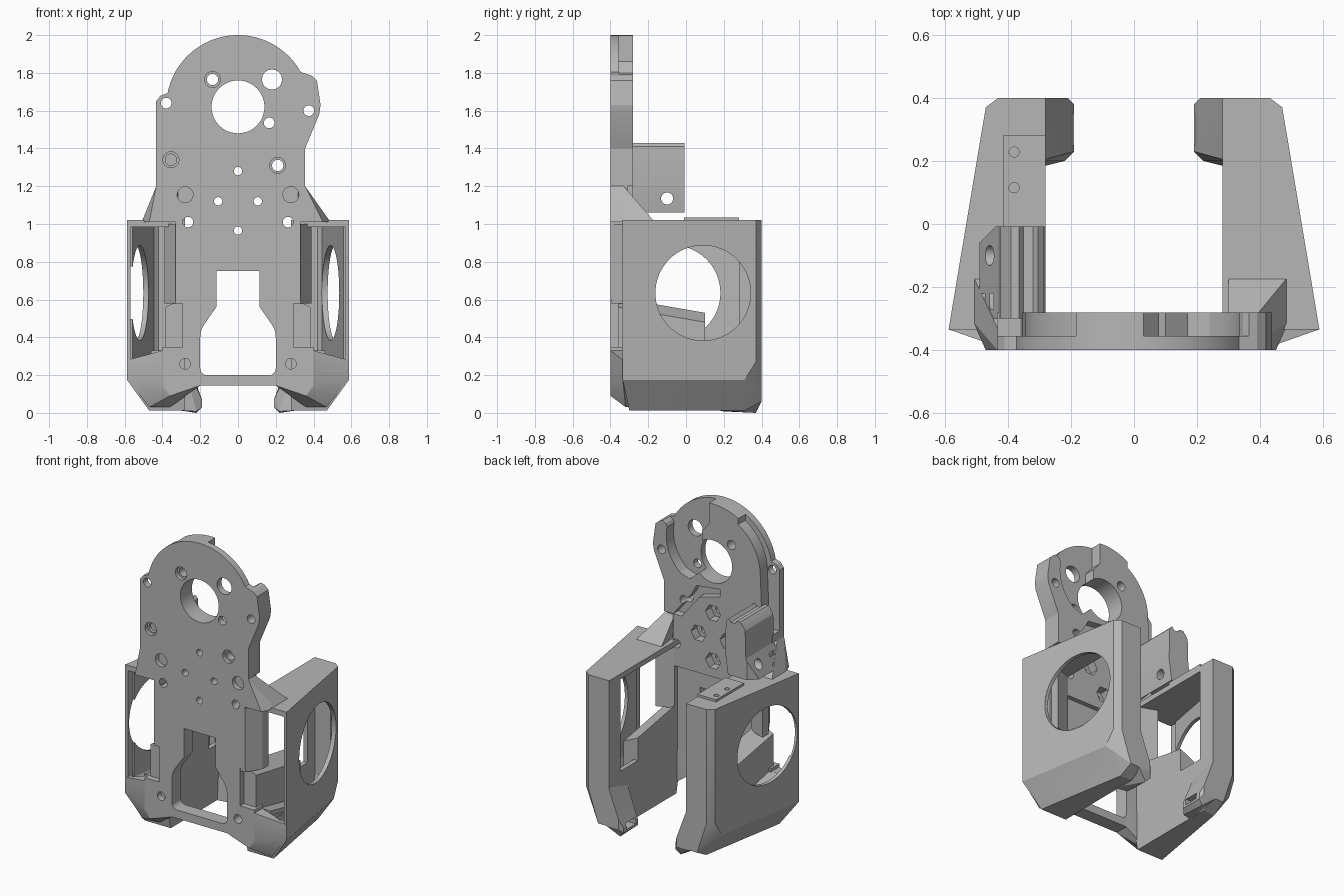
import bpy, bmesh, math

if "Cube" in bpy.data.objects:
    bpy.data.objects.remove(bpy.data.objects["Cube"], do_unlink=True)

grey = bpy.data.materials.new("mid grey")
grey.use_nodes = True
COLOUR = (0.47, 0.47, 0.47, 1)
grey.diffuse_color = COLOUR
grey.node_tree.nodes["Principled BSDF"].inputs["Base Color"].default_value = COLOUR


def finish(name, bm):
    bmesh.ops.recalc_face_normals(bm, faces=bm.faces)
    mesh = bpy.data.meshes.new(name)
    bm.to_mesh(mesh)
    bm.free()
    mesh.materials.append(grey)
    ob = bpy.data.objects.new(name, mesh)
    bpy.context.collection.objects.link(ob)
    return ob


def prism(name, pts, axis, lo, hi, side=1):
    """Extrude a 2D outline along an axis; side=-1 mirrors it in x."""
    place = {"x": lambda u, v, t: (side * t, u, v),
             "y": lambda u, v, t: (side * u, t, v),
             "z": lambda u, v, t: (side * u, v, t)}[axis]
    bm = bmesh.new()
    a = [bm.verts.new(place(u, v, lo)) for u, v in pts]
    b = [bm.verts.new(place(u, v, hi)) for u, v in pts]
    bm.faces.new(a)
    bm.faces.new(b)
    n = len(pts)
    for i in range(n):
        j = (i + 1) % n
        bm.faces.new((a[i], a[j], b[j], b[i]))
    return finish(name, bm)


def hull(name, pts, side=1):
    bm = bmesh.new()
    for x, y, z in pts:
        bm.verts.new((side * x, y, z))
    out = bmesh.ops.convex_hull(bm, input=bm.verts)
    bmesh.ops.delete(bm, geom=[v for v in out["geom_interior"] if isinstance(v, bmesh.types.BMVert)],
                     context="VERTS")
    bmesh.ops.dissolve_limit(bm, angle_limit=0.03, verts=bm.verts, edges=bm.edges)
    return finish(name, bm)


def rect(u0, u1, v0, v1):
    return [(u0, v0), (u1, v0), (u1, v1), (u0, v1)]


def arc(u, v, r, start, end, n):
    steps = [math.radians(start + (end - start) * i / n) for i in range(n + 1)]
    return [(u + r * math.cos(t), v + r * math.sin(t)) for t in steps]


def circle(u, v, r, n=32):
    return arc(u, v, r, 0, 360, n)[:-1]


def cut(ob, cutter):
    mod = ob.modifiers.new("cut", "BOOLEAN")
    mod.operation, mod.solver, mod.object = "DIFFERENCE", "EXACT", cutter
    bpy.context.view_layer.update()
    with bpy.context.temp_override(object=ob, active_object=ob):
        bpy.ops.object.modifier_apply(modifier=mod.name)
    bpy.data.objects.remove(cutter, do_unlink=True)


def drill(ob, x, z, r, lo=-0.5, hi=0, n=32):
    cut(ob, prism("cutter", circle(x, z, r, n), "y", lo, hi))


# Upper plate with its domed top
dome = arc(0, 1.62, 0.38, 29, 169, 36)
upper = ([(0.355, 1.2), (0.355, 1.4), (0.43, 1.58), (0.437, 1.63), (0.418, 1.76), (0.39, 1.785)]
         + dome + [(-0.41, 1.68), (-0.433, 1.65), (-0.433, 1.2)])
top_plate = prism("top_plate", upper, "y", -0.4, -0.28)
# Stepped recesses on the back: motor pocket, edge ledge and diagonal valley
pocket = ([(0.03, 2.1), (0.03, 1.86), (0.08, 1.8), (0.08, 1.7), (0.1, 1.52), (0.17, 1.46)]
          + arc(0.06, 1.7, 0.28, -50, 12, 10) + [(0.345, 1.78), (0.42, 1.83), (0.42, 2.1)])
ledge = [(-0.5, 2.1), (-0.19, 2.1)] + arc(0, 1.62, 0.345, 122, 175, 12) + [(-0.36, 1.25), (-0.5, 1.25)]
valley = [(0.29, 1.12), (0.1, 1.36), (-0.05, 1.4), (-0.05, 1.45), (0.12, 1.43), (0.16, 1.36), (0.33, 1.15)]
for outline, depth in ((pocket, -0.355), (ledge, -0.355), (valley, -0.33)):
    cut(top_plate, prism("cutter", outline, "y", depth, -0.2))
for x, z, r in [(0, 1.62, 0.14), (0.18, 1.765, 0.053), (-0.135, 1.765, 0.03), (-0.38, 1.64, 0.028),
                (0.375, 1.6, 0.028), (0.165, 1.535, 0.028), (-0.355, 1.34, 0.03), (0.21, 1.31, 0.03),
                (0, 1.28, 0.022)]:
    drill(top_plate, x, z, r, n=48)
for x, z in [(-0.135, 1.765), (-0.355, 1.34), (0.21, 1.31)]:
    drill(top_plate, x, z, 0.042, -0.5, -0.375)
drill(top_plate, 0, 1.28, 0.055, -0.34, 0, 6)

# Lower plate with the bottle-shaped opening
lower_half = [(0.4, 0.145), (0.4, 0.35), (0.295, 0.35), (0.295, 0.6), (0.33, 0.6), (0.33, 1.02),
              (0.35, 1.02), (0.35, 1.2)]
lower_plate = prism("lower_plate", lower_half + [(-x, z) for x, z in reversed(lower_half)],
                    "y", -0.4, -0.31)
neck = (arc(0.165, 0.235, 0.035, -90, 0, 5) + arc(0.08, 0.4, 0.12, 0, 35, 5)
        + [(0.115, 0.56), (0.115, 0.75)])
cut(lower_plate, prism("cutter", neck + [(-x, z) for x, z in reversed(neck)], "y", -0.5, 0))

# Thick nut panel on the back of the plate
nut_panel = prism("nut_panel", rect(-0.29, 0.29, 0.86, 1.2), "y", -0.312, -0.28)
for plate in (lower_plate, nut_panel):
    for x, z in [(0.105, 1.12), (-0.105, 1.12), (0, 0.965)]:
        drill(plate, x, z, 0.022)
        drill(plate, x, z, 0.055, -0.34, 0, 6)
    for side in (1, -1):
        drill(plate, side * 0.265, 1.01, 0.028)
for side in (1, -1):
    drill(lower_plate, side * 0.28, 1.155, 0.042, -0.5, -0.37)
    drill(lower_plate, side * 0.28, 0.26, 0.028, -0.5, -0.34)


def ring(pts, z):
    return [(x, y, z) for x, y in pts]


# Side arms: hollow tapered ducts with a round inlet
for side, word, inlet_y in [(1, "left", 0.09), (-1, "right", -0.07)]:
    outer = [(0.28, 0.4), (0.43, 0.4), (0.47, 0.37), (0.588, -0.335), (0.28, -0.335)]
    rim = [(0.48, 0.31), (0.588, -0.335), (0.28, -0.335)]
    base = [(0.28, 0.31), (0.365, 0.31), (0.47, -0.3), (0.28, -0.3)]
    arm = hull(f"{word}_arm", ring(outer, 1.02) + ring(outer[:3], 0.27) + ring(rim, 0.175)
               + ring(base, 0.012) + [(0.28, 0.4, 0.06), (0.36, 0.4, 0.06)], side)
    inside = [(0.31, 0.36), (0.42, 0.36), (0.445, 0.34), (0.562, -0.305), (0.31, -0.305)]
    floor = [(0.31, 0.28), (0.36, 0.28), (0.44, -0.27), (0.31, -0.27)]
    cut(arm, hull("cutter", ring(inside, 0.985) + ring(inside, 0.27) + ring(floor, 0.05), side))
    cut(arm, prism("cutter", rect(0.3, 0.568, 0.285, 0.985), "y", -0.5, -0.28, side))
    cut(arm, prism("cutter", rect(-0.28, 0.28, 0.38, 0.985), "x", 0.2, 0.35, side))
    cut(arm, prism("cutter", circle(inlet_y, 0.635, 0.252, 64), "x", 0.42, 0.7, side))

    # Sloped inner duct wall and the post beside the plate
    hull(f"{word}_duct_wall",
         [(x, y, z) for x, drop in ((0.28, 0), (0.385, 0.05))
          for y, z in ((-0.36, 0.2), (-0.36, 0.61 - drop), (0.1, 0.2), (0.1, 0.53 - drop))], side)
    prism(f"{word}_duct_floor", [(-0.32, 0.3), (-0.32, 0.33), (0.3, 0.2), (0.3, 0.17)],
          "x", 0.29, 0.46, side)
    prism(f"{word}_post", [(0.28, -0.395), (0.33, -0.395), (0.39, -0.3), (0.39, -0.24), (0.28, -0.28)],
          "z", 0.58, 1.0, side)

    # Front foot, outlet lip and plate gusset
    foot = hull(f"{word}_foot",
                [(0.2, -0.4, 0.145), (0.2, -0.4, 0.28), (0.4, -0.4, 0.33), (0.4, -0.4, 0.145),
                 (0.36, -0.4, 0.09), (0.585, -0.335, 0.28), (0.585, -0.335, 0.18),
                 (0.47, -0.32, 0.03), (0.36, -0.3, 0.03), (0.47, -0.3, 0.25), (0.2, -0.31, 0.145),
                 (0.2, -0.31, 0.28), (0.4, -0.31, 0.33)], side)
    drill(foot, side * 0.28, 0.26, 0.028, -0.5, -0.34)
    lip = hull(f"{word}_outlet_lip",
               [(0.19, 0.23, 0.03), (0.19, 0.38, 0.03), (0.19, 0.23, 0.07), (0.19, 0.38, 0.07),
                (0.22, 0.2, 0.008), (0.22, 0.37, 0.0), (0.3, 0.18, 0.012), (0.3, 0.4, 0.06),
                (0.21, 0.4, 0.06), (0.21, 0.4, 0.12), (0.3, 0.4, 0.36), (0.3, 0.2, 0.3)], side)
    cut(lip, prism("cutter", rect(0.25, 0.35, 0.045, 0.085), "x", 0.1, 0.26, side))
    wide = 0.49 if side == 1 else 0.51
    tip = 0.355 if side == 1 else 0.433
    hull(f"{word}_gusset",
         [(0.33, -0.4, 1.01), (wide - 0.04, -0.4, 1.01), (wide, -0.31, 1.01),
          (wide, -0.165, 1.01), (0.3, -0.165, 1.01), (0.33, -0.4, 1.2), (tip, -0.4, 1.2),
          (tip, -0.33, 1.2), (0.3, -0.33, 1.2)], side)

# Cable block on the right side, with a cross hole, slots and a bevelled rear corner
block_outline = [(0.3, 1.06), (0.49, 1.06), (0.43, 1.2), (0.425, 1.38), (0.415, 1.4), (0.39, 1.43),
                 (0.365, 1.43), (0.35, 1.41), (0.32, 1.41), (0.305, 1.43), (0.285, 1.41), (0.28, 1.2)]
block = prism("cable_block", block_outline, "y", -0.3, -0.008, -1)
cut(block, prism("cutter", circle(-0.1, 1.135, 0.032), "x", 0.2, 0.6, -1))
cut(block, prism("cutter", [(0.55, -0.12), (0.43, 0), (0.43, 0.1), (0.55, 0.1)], "z", 1.0, 1.22, -1))
for x in (0.445, 0.472):
    cut(block, prism("cutter", rect(x, x + 0.012, -0.3 + 0.03, -0.22), "z", 1.0, 1.3, -1))

# Small screw pad on the right roof
pad = prism("screw_pad", rect(0.28, 0.415, -0.01, 0.28), "z", 1.01, 1.035, -1)
for y in (0.115, 0.228):
    cut(pad, prism("cutter", circle(0.38, y, 0.016, 24), "z", 0.9, 1.1, -1))

bpy.ops.object.select_all(action="DESELECT")
for ob in bpy.context.collection.objects:
    if ob.type == "MESH":
        ob.select_set(True)
        bpy.context.view_layer.objects.active = ob
bpy.ops.object.shade_smooth_by_angle(angle=math.radians(16))
